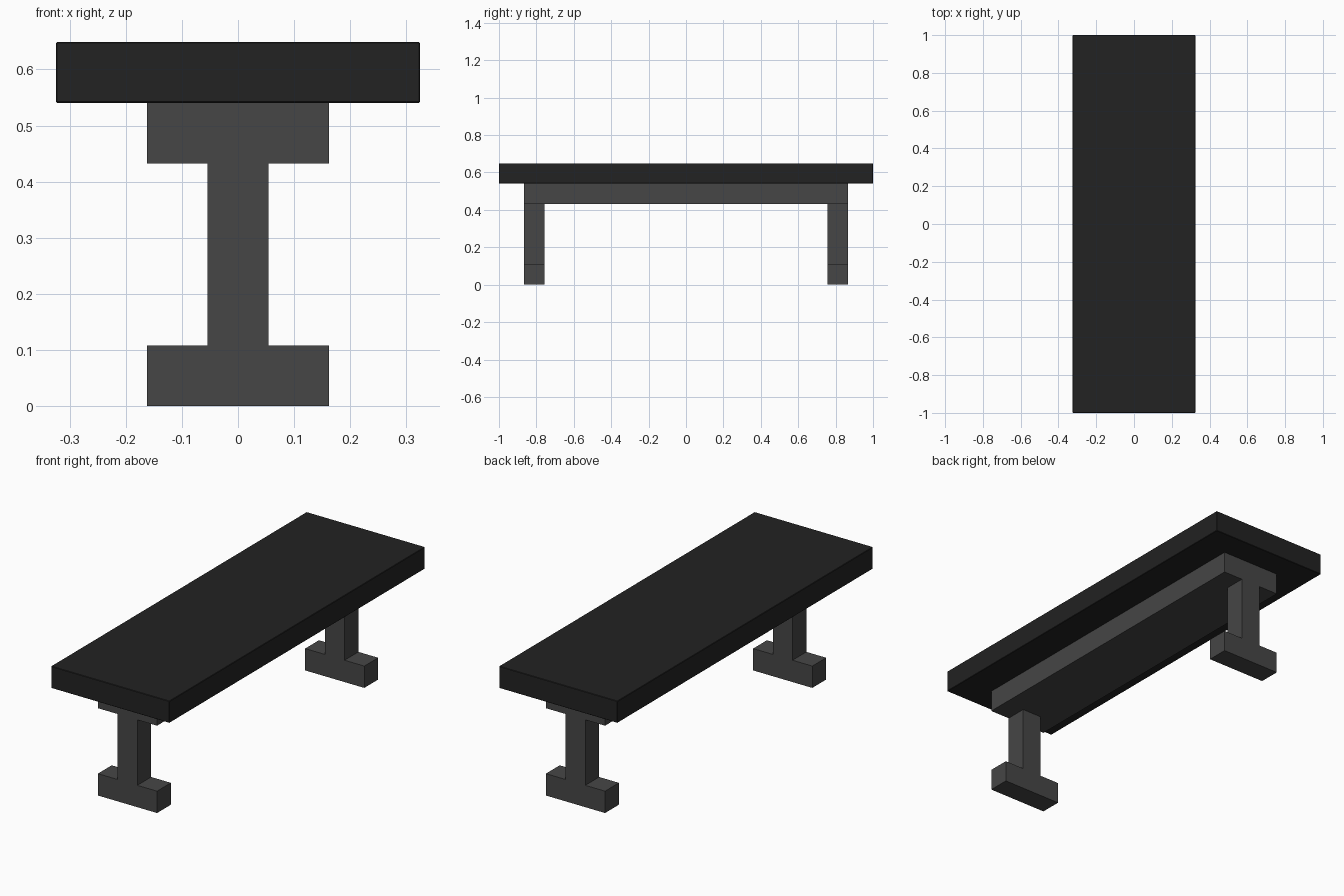
import bpy

if "Cube" in bpy.data.objects:
    bpy.data.objects.remove(bpy.data.objects["Cube"])

U = 4 / 37  # plank thickness, the module for every part


def material(name, v):
    m = bpy.data.materials.new(name)
    m.diffuse_color = (v, v, v, 1)
    m.use_nodes = True
    m.node_tree.nodes["Principled BSDF"].inputs["Base Color"].default_value = m.diffuse_color
    return m


def box(name, x, y, z, mat):
    """Flat-shaded box from (min, max) ranges."""
    bpy.ops.mesh.primitive_cube_add(
        size=1, location=[(r[0] + r[1]) / 2 for r in (x, y, z)])
    ob = bpy.context.object
    ob.name = name
    ob.scale = [r[1] - r[0] for r in (x, y, z)]
    bpy.ops.object.transform_apply(location=False, rotation=False, scale=True)
    ob.data.materials.append(mat)
    return ob


black = material("black", 0.016)
grey = material("dark grey", 0.061)

# Seat slab with slightly eased edges
seat = box("seat", (-3 * U, 3 * U), (-1, 1), (5 * U, 6 * U), black)
bevel = seat.modifiers.new("eased_edges", 'BEVEL')
bevel.width = 0.002
bevel.segments = 1

# Beam under the seat
box("beam", (-1.5 * U, 1.5 * U), (-8 * U, 8 * U), (4 * U, 5 * U), grey)

# Post and foot at each end
for label, s in (("front", -1), ("back", 1)):
    y = sorted((s * 7 * U, s * 8 * U))
    box(label + "_post", (-U / 2, U / 2), y, (U, 4 * U), grey)
    box(label + "_foot", (-1.5 * U, 1.5 * U), y, (0, U), grey)
